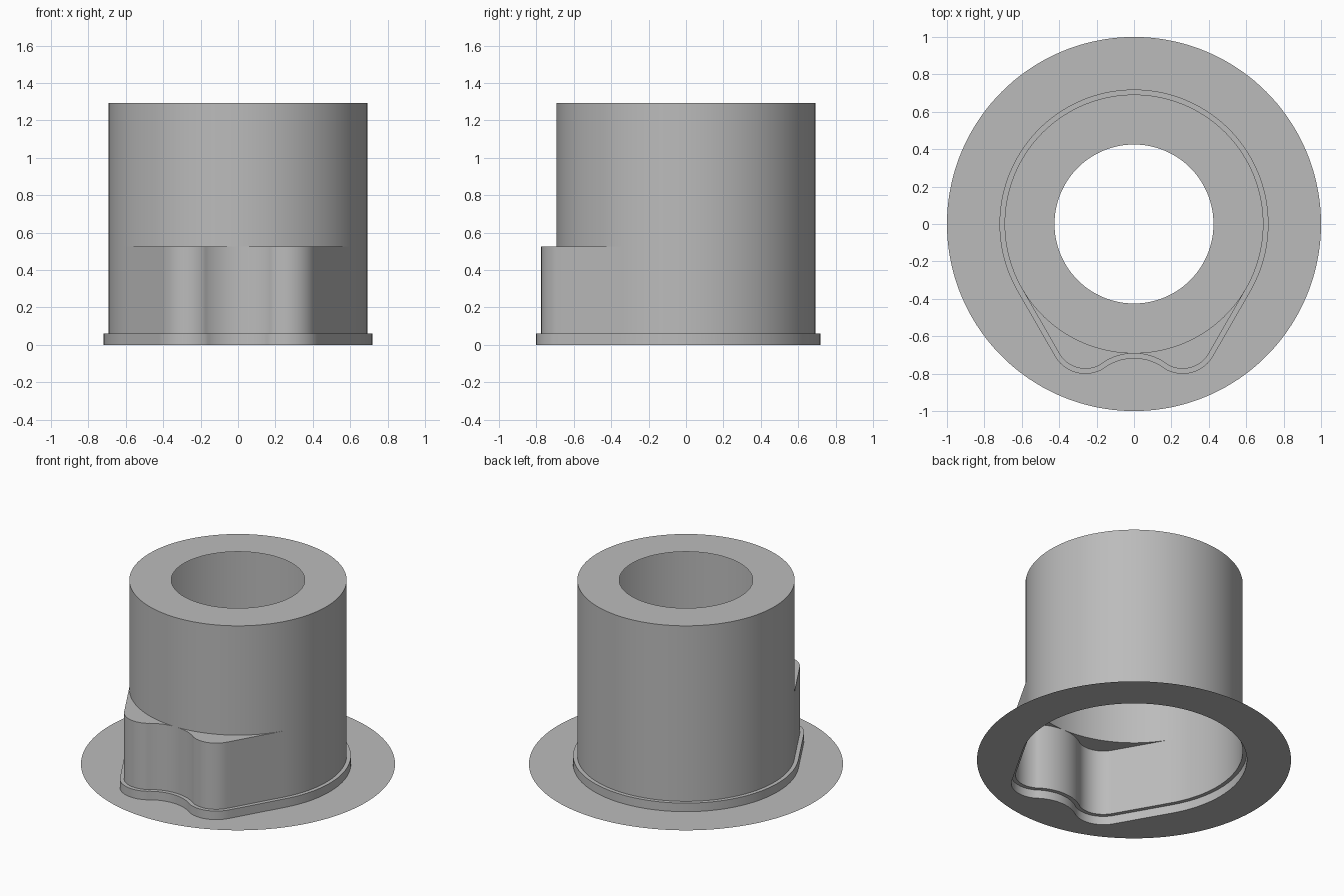
import bpy, bmesh
from math import cos, sin, radians, atan2, hypot
from mathutils import Vector

if "Cube" in bpy.data.objects:
    bpy.data.objects.remove(bpy.data.objects["Cube"])

BODY_R, HOLE_R, FLANGE_R = 0.692, 0.425, 1.0
LIP_Z, STEP_Z, TOP_Z = 0.06, 0.525, 1.293
LIP_OUT = 0.027                      # how far the lip stands out from the body
LOBE = Vector((0.26, -0.613))        # centre of the rounded lobe
LOBE_R = 0.161
DIP_R = 0.30                         # hollow between the two lobes
DIP = Vector((0, -BODY_R - DIP_R))

grey = bpy.data.materials.new("plain grey")
grey.use_nodes = True
COLOUR = (0.5, 0.5, 0.5, 1)
grey.diffuse_color = COLOUR
grey.node_tree.nodes["Principled BSDF"].inputs["Base Color"].default_value = COLOUR


def arc(centre, r, start, end, steps):
    return [Vector((centre[0] + r * cos(a), centre[1] + r * sin(a)))
            for a in (start + (end - start) * i / steps for i in range(steps + 1))]


def outline(offset=0.0):
    """Round body with straight tangents running into two front lobes."""
    join = DIP - LOBE
    turn = atan2(join.y, join.x)
    side = radians(-30)
    half = arc(DIP, DIP_R - offset, radians(90), atan2(-join.y, -join.x), 12)
    half += arc(LOBE, LOBE_R + offset, turn, side, 24)[1:]
    start, end = half[-1], arc((0, 0), BODY_R + offset, side, side, 1)[0]
    half += [start.lerp(end, i / 12) for i in range(1, 12)]
    half += arc((0, 0), BODY_R + offset, side, radians(90), 48)
    mirrored = [Vector((-p.x, p.y)) for p in half[-2:0:-1]]
    return half + mirrored


BASE = outline()
LIP = outline(LIP_OUT)


def circle(r):
    """Circle whose points line up with the body outline."""
    return [p * (r / hypot(p.x, p.y)) for p in BASE]


def loft(name, *levels):
    """Skin a sheet through (outline, height) levels."""
    bm = bmesh.new()
    rings = [[bm.verts.new((p.x, p.y, z)) for p in pts] for pts, z in levels]
    n = len(BASE)
    for a, b in zip(rings, rings[1:]):
        for i in range(n):
            j = (i + 1) % n
            bm.faces.new((a[i], a[j], b[j], b[i]))
    bmesh.ops.remove_doubles(bm, verts=bm.verts, dist=0.0003)
    mesh = bpy.data.meshes.new(name)
    bm.to_mesh(mesh)
    bm.free()
    mesh.materials.append(grey)
    obj = bpy.data.objects.new(name, mesh)
    bpy.context.collection.objects.link(obj)
    bpy.ops.object.select_all(action="DESELECT")
    obj.select_set(True)
    bpy.context.view_layer.objects.active = obj
    bpy.ops.object.shade_smooth_by_angle(angle=radians(30))
    return obj


# Thin flange, open inside the lip
loft("flange", (circle(FLANGE_R), 0), (LIP, 0))
# Low lip with its narrow ledge
loft("base_lip", (LIP, 0), (LIP, LIP_Z), (BASE, LIP_Z))
# Lobed lower wall and the step on top of the lobes
loft("lower_body", (BASE, LIP_Z), (BASE, STEP_Z), (circle(BODY_R), STEP_Z))
# Round upper wall and the top ring around the opening
loft("upper_body", (circle(BODY_R), STEP_Z), (circle(BODY_R), TOP_Z), (circle(HOLE_R), TOP_Z))
